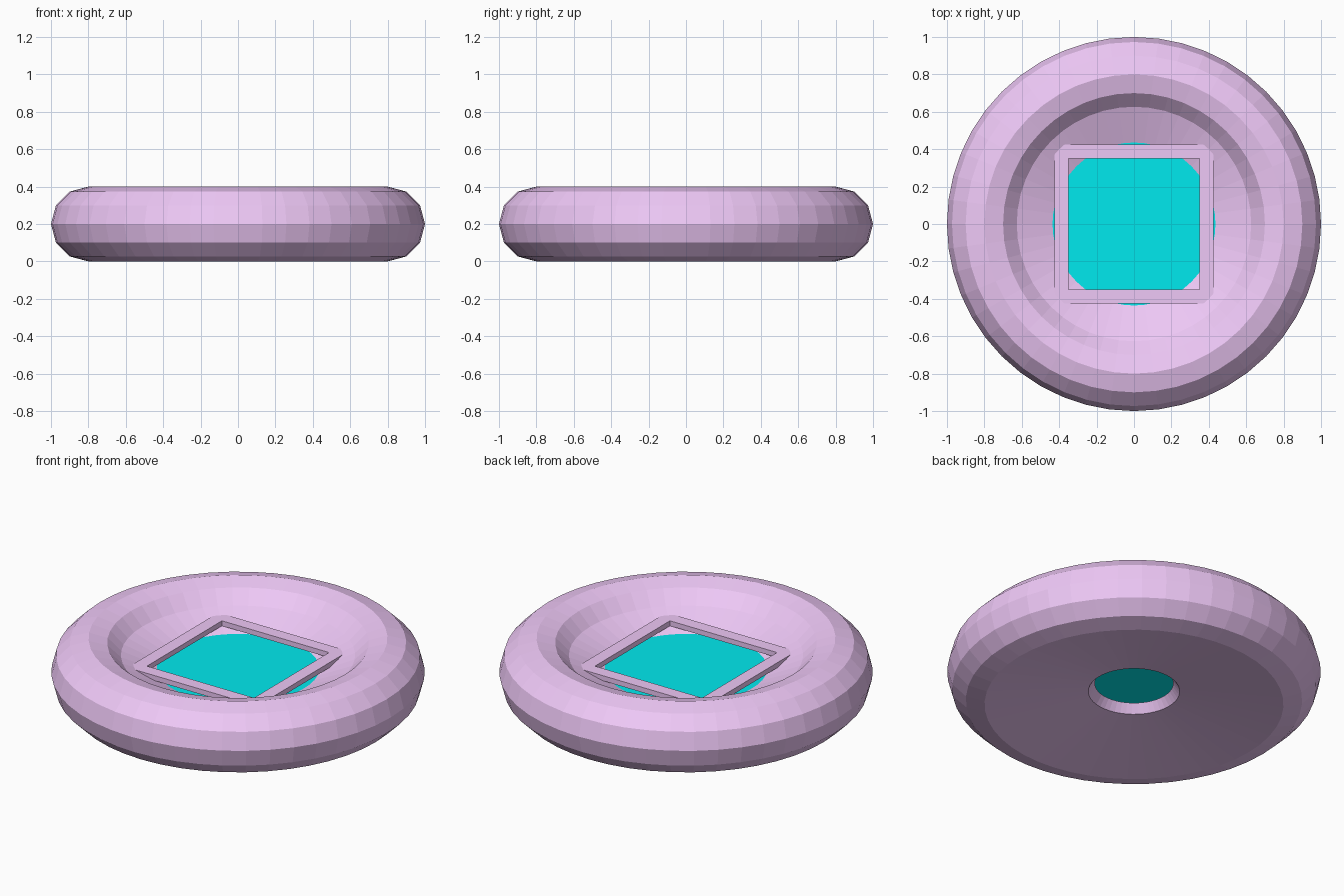
import bpy, bmesh, math

if "Cube" in bpy.data.objects:
    bpy.data.objects.remove(bpy.data.objects["Cube"])


def material(name, color):
    m = bpy.data.materials.new(name)
    m.diffuse_color = color
    m.use_nodes = True
    m.node_tree.nodes["Principled BSDF"].inputs["Base Color"].default_value = m.diffuse_color
    return m


def add_object(name, bm, mat):
    bmesh.ops.recalc_face_normals(bm, faces=bm.faces)
    mesh = bpy.data.meshes.new(name)
    bm.to_mesh(mesh)
    bm.free()
    mesh.materials.append(mat)
    ob = bpy.data.objects.new(name, mesh)
    bpy.context.collection.objects.link(ob)
    return ob


def sweep(profile, sides, phase=0.0):
    """Revolve a closed (radius, z) profile around z."""
    bm = bmesh.new()
    rings = []
    for i in range(sides):
        a = phase + 2 * math.pi * i / sides
        rings.append([bm.verts.new((r * math.cos(a), r * math.sin(a), z)) for r, z in profile])
    n = len(profile)
    for i in range(sides):
        p, q = rings[i], rings[(i + 1) % sides]
        for j in range(n):
            k = (j + 1) % n
            bm.faces.new((p[j], q[j], q[k], p[k]))
    return bm


pink = material("pink", (0.86, 0.58, 0.93, 1))
cyan = material("cyan", (0.0, 0.82, 0.86, 1))

# Basin: round rim, sloping bowl and a drain hole
rim = [(0.8 + 0.2 * math.cos(math.radians(a)), 0.2 + 0.2 * math.sin(math.radians(a)))
       for a in range(-90, 151, 30)]
add_object("basin", sweep(rim + [(0.21, 0.13), (0.245, 0.08)], 48), pink)

# Square frame whose corners run into the bowl
s = math.sqrt(2)
frame = [(0.35 * s, 0.245), (0.425 * s, 0.245), (0.425 * s, 0.275), (0.35 * s, 0.275)]
add_object("square_frame", sweep(frame, 4, math.pi / 4), pink)

# Flat disc lying in the bowl
bm = bmesh.new()
bmesh.ops.create_circle(bm, cap_ends=True, segments=48, radius=0.445)
bmesh.ops.translate(bm, verts=bm.verts, vec=(0, 0, 0.222))
add_object("water_disc", bm, cyan)
